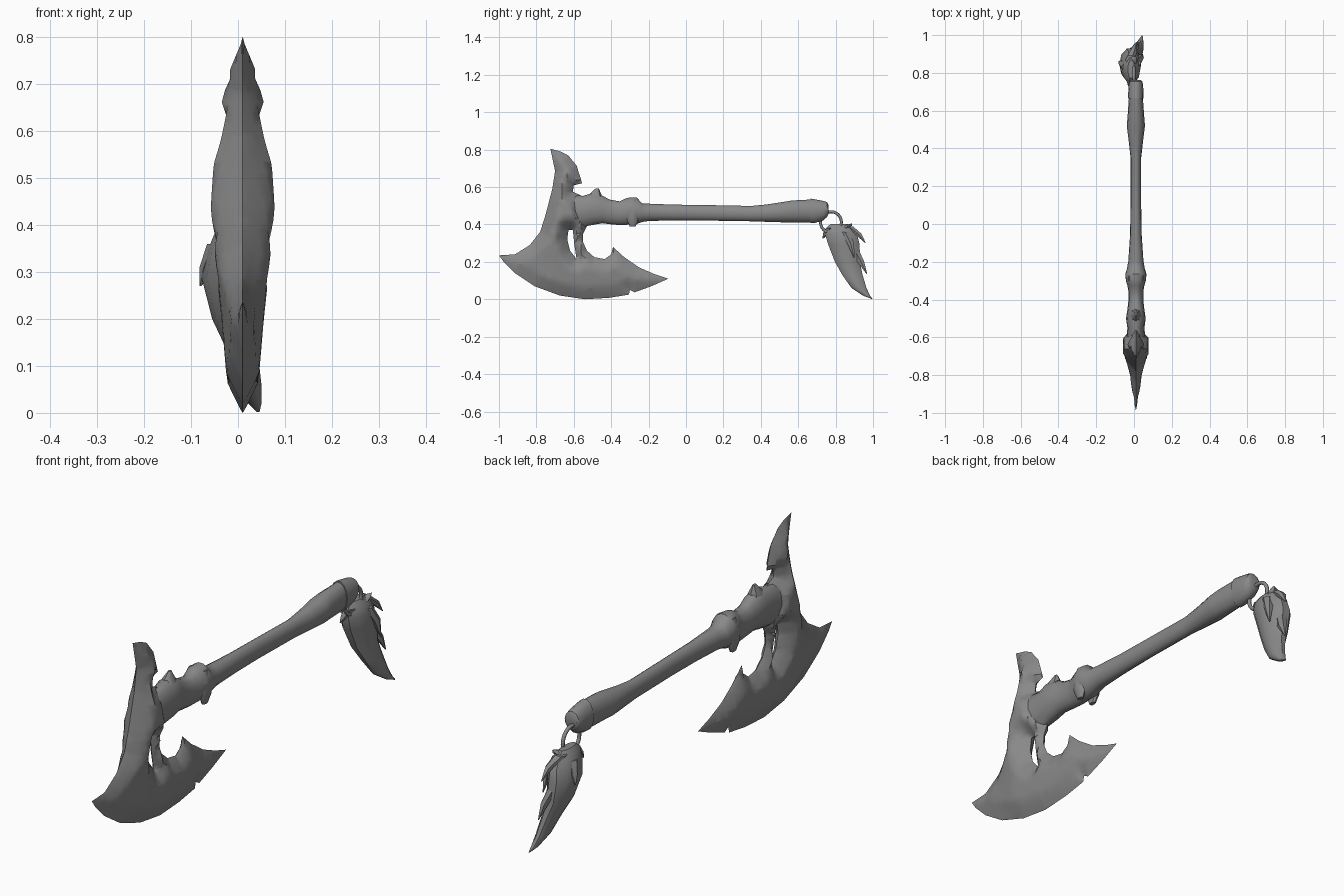
import bpy, bmesh, math
from mathutils import Vector
from mathutils.geometry import intersect_point_line

cube = bpy.data.objects.get("Cube")
if cube:
    bpy.data.objects.remove(cube, do_unlink=True)

grey = bpy.data.materials.new("plain grey")
grey.use_nodes = True
colour = (0.25, 0.25, 0.25, 1)
grey.diffuse_color = colour
grey.node_tree.nodes["Principled BSDF"].inputs["Base Color"].default_value = colour

X, Y, Z = Vector((1, 0, 0)), Vector((0, 1, 0)), Vector((0, 0, 1))
MID = 0.01  # centre line of the axe in x


def finish(name, bm, angle=40):
    bmesh.ops.recalc_face_normals(bm, faces=bm.faces)
    mesh = bpy.data.meshes.new(name)
    bm.to_mesh(mesh)
    bm.free()
    mesh.materials.append(grey)
    ob = bpy.data.objects.new(name, mesh)
    bpy.context.collection.objects.link(ob)
    bpy.ops.object.select_all(action="DESELECT")
    ob.select_set(True)
    bpy.context.view_layer.objects.active = ob
    bpy.ops.object.shade_smooth_by_angle(angle=math.radians(angle))
    return ob


def loft(name, stations, u, v, sides=14):
    """Skin of elliptical rings: (centre, half size along u, half size along v)."""
    bm = bmesh.new()
    rings = []
    for c, a, b in stations:
        rings.append([bm.verts.new(Vector(c) + u * a * math.cos(t) + v * b * math.sin(t))
                      for t in (2 * math.pi * i / sides for i in range(sides))])
    for r, s in zip(rings, rings[1:]):
        for i in range(sides):
            j = (i + 1) % sides
            bm.faces.new((r[i], r[j], s[j], s[i]))
    bm.faces.new(rings[0])
    bm.faces.new(rings[-1])
    return finish(name, bm)


def shaft(name, rows):
    """Part along y from (y, top, bottom, half width)."""
    return loft(name, [((MID, y, (t + b) / 2), w, (t - b) / 2) for y, t, b, w in rows], X, Z)


def lerp(table, x):
    for (a, p), (b, q) in zip(table, table[1:]):
        if x <= b:
            return p + (q - p) * max(0, x - a) / (b - a)
    return table[-1][1]


# Blade: outline and slot, filled, cut into cells and swollen away from the edges
outline = [(-.725, .805), (-.67, .79), (-.63, .77), (-.585, .715), (-.555, .62), (-.6, .61),
           (-.605, .575), (-.56, .555), (-.53, .39), (-.55, .35), (-.552, .31), (-.53, .26),
           (-.49, .225), (-.435, .215), (-.4, .24), (-.39, .28), (-.33, .225), (-.25, .17),
           (-.17, .135), (-.095, .11), (-.185, .07), (-.275, .037), (-.3, .05), (-.305, .025),
           (-.41, .008), (-.54, 0), (-.675, .02), (-.81, .07), (-.915, .14), (-.975, .2),
           (-1, .235), (-.915, .24), (-.835, .29), (-.78, .36), (-.75, .455), (-.715, .59),
           (-.7, .685)]
slot = [(-.628, .37), (-.635, .32), (-.62, .26), (-.585, .215), (-.597, .29), (-.605, .37)]
thick_by_height = [(0, .03), (.07, .034), (.2, .045), (.3, .056), (.44, .068), (.515, .063),
                   (.6, .053), (.73, .036), (.8, .02)]
thin_by_length = [(-1, .3), (-.9, .45), (-.8, .65), (-.7, 1), (-.55, 1), (-.1, .5)]

bm = bmesh.new()
segments = []
for loop in (outline, slot):
    vs = [bm.verts.new((0, y, z)) for y, z in loop]
    for a, b in zip(vs, vs[1:] + vs[:1]):
        bm.edges.new((a, b))
        segments.append((a.co.copy(), b.co.copy()))
bmesh.ops.triangle_fill(bm, edges=bm.edges[:], use_beauty=True)
step = 0.025
for normal, start, count in ((Y, -1, 40), (Z, 0, 33)):
    for i in range(count):
        bmesh.ops.bisect_plane(bm, geom=bm.verts[:] + bm.edges[:] + bm.faces[:], dist=1e-5,
                               plane_co=normal * (start + step * (i + 0.5)), plane_no=normal)


def edge_distance(p):
    best = 9
    for a, b in segments:
        q, f = intersect_point_line(p, a, b)
        best = min(best, (p - a.lerp(b, min(1, max(0, f)))).length)
    return best


for vert in bm.verts:
    d = edge_distance(vert.co)
    swell = min(1, d / 0.065) ** 0.85 if d > 1e-4 else 0
    vert.co.x = swell * lerp(thick_by_height, vert.co.z) * lerp(thin_by_length, vert.co.y)
bmesh.ops.triangulate(bm, faces=bm.faces[:])
bmesh.ops.mirror(bm, geom=bm.verts[:] + bm.edges[:] + bm.faces[:], axis="X", merge_dist=1e-5)
bmesh.ops.translate(bm, verts=bm.verts[:], vec=X * MID)
finish("blade", bm, 45)

# Handle: socket and knuckle, grip, then the end cap
shaft("handle", [(-.68, .52, .39, .05), (-.62, .56, .38, .052), (-.55, .555, .385, .045),
                 (-.5, .57, .395, .052), (-.445, .555, .405, .044), (-.41, .535, .4, .04),
                 (-.355, .525, .395, .04), (-.325, .54, .395, .045), (-.3, .547, .4, .053),
                 (-.265, .547, .4, .056), (-.235, .515, .412, .047), (-.195, .512, .418, .04),
                 (-.06, .507, .42, .031), (.1, .505, .42, .028), (.35, .5, .416, .028),
                 (.43, .508, .413, .037), (.52, .522, .41, .048), (.57, .53, .41, .044),
                 (.67, .535, .41, .037)])
shaft("end_cap", [(.665, .54, .405, .041), (.69, .536, .407, .041), (.735, .527, .42, .038),
                  (.755, .52, .44, .034), (.762, .505, .455, .026)])

# Thorn on top of the socket and small bumps on the knuckle
loft("thorn", [((MID, -.49, .52), .04, .05), ((MID, -.485, .56), .026, .033),
               ((MID, -.475, .592), .006, .009)], X, Y, 8)
for side in (-1, 1):
    loft("knuckle_bump", [((MID + side * .032, -.285, .39), .01, .016),
                          ((MID + side * .034, -.285, .43), .02, .034),
                          ((MID + side * .034, -.285, .49), .02, .034),
                          ((MID + side * .03, -.285, .53), .01, .018)], X, Y, 8)

# Ring that hangs from the end cap
bpy.ops.mesh.primitive_torus_add(location=(0, .775, .412), rotation=(0, math.pi / 2, 0),
                                 major_radius=.056, minor_radius=.008,
                                 major_segments=24, minor_segments=8)
ring = bpy.context.object
ring.name = "ring"
ring.data.materials.append(grey)
bpy.ops.object.shade_smooth_by_angle(angle=math.radians(60))

# Hanging tuft with its pointed locks
loft("tuft", [((-.015, .82, .402), .018, .05), ((-.015, .82, .38), .036, .075),
              ((-.015, .83, .345), .05, .09), ((-.02, .845, .29), .058, .088),
              ((-.01, .863, .2), .045, .07), ((.01, .89, .13), .032, .057),
              ((.026, .925, .06), .024, .042), ((.036, .965, .02), .014, .02),
              ((.043, .995, .002), .003, .003)], X, Y, 10)
locks = [((-.02, .87, .39), (0, .92, .35), (.01, .96, .3)),
         ((-.02, .89, .29), (.01, .935, .2), (.02, .967, .135)),
         ((-.01, .77, .38), (-.02, .75, .35), (-.03, .732, .325)),
         ((-.04, .83, .36), (-.065, .85, .31), (-.08, .86, .27)),
         ((.01, .85, .36), (.035, .88, .3), (.045, .9, .22)),
         ((-.01, .85, .38), (0, .87, .395), (.01, .885, .405))]
for root, middle, tip in locks:
    loft("tuft_lock", [(root, .026, .026), (middle, .017, .021), (tip, .002, .002)], X, Y, 6)
